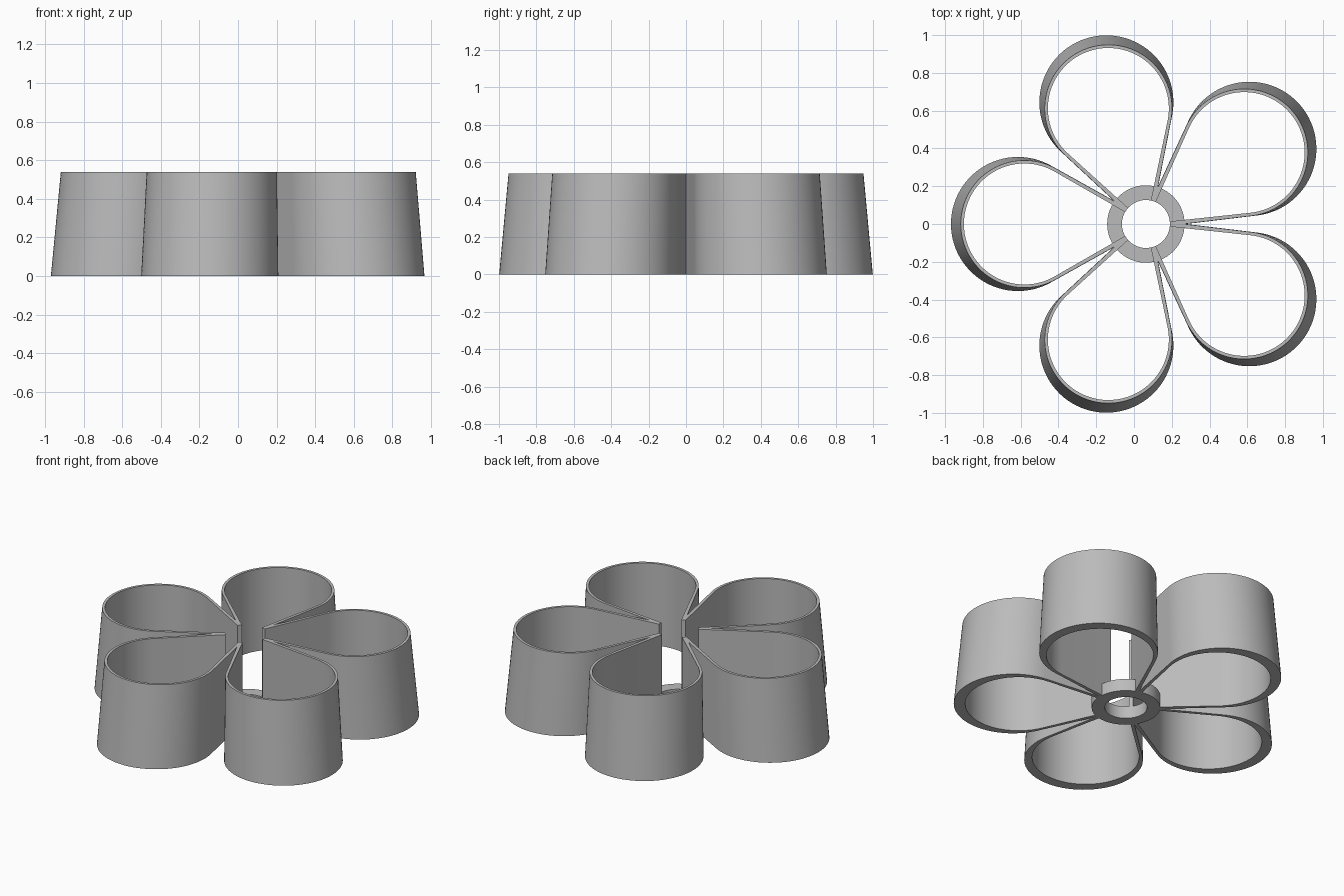
import bpy
import bmesh
from math import sin, cos, asin, pi, radians
from mathutils import Vector, Matrix

cube = bpy.data.objects.get("Cube")
if cube:
    bpy.data.objects.remove(cube, do_unlink=True)

HUB_X, HEIGHT, HUB_HEIGHT = 0.063, 0.54, 0.08
HUB_OUT, HUB_IN = 0.205, 0.127
DIST, RADIUS, TAPER, WALL = 0.677, 0.355, 0.95, 0.017
PETALS, STEPS = 5, 56
HALF = pi / PETALS

grey = bpy.data.materials.new("plain grey")
grey.use_nodes = True
colour = (0.5, 0.5, 0.5, 1)
grey.diffuse_color = colour
grey.node_tree.nodes["Principled BSDF"].inputs["Base Color"].default_value = colour


def polar(r, a):
    return Vector((r * cos(a), r * sin(a)))


def arc(centre, radius, end):
    """Arc around the petal tip, from -end to +end."""
    return [Vector((centre, 0)) + polar(radius, end * (2 * i / STEPS - 1))
            for i in range(STEPS + 1)]


def outer_outline(apex):
    """Teardrop whose tails start where neighbouring petals meet."""
    start = polar(apex, -HALF)
    to_centre = Vector((DIST, 0)) - start
    slope = to_centre.angle_signed(Vector((1, 0)))
    tangent = slope - asin(RADIUS / to_centre.length)
    return [start] + arc(DIST, RADIUS, pi / 2 - tangent) + [polar(apex, HALF)]


def inner_outline():
    """Teardrop whose tails run straight towards the hub centre."""
    centre = DIST * TAPER
    radius = RADIUS * TAPER - WALL
    half = asin(radius / centre)
    body = arc(centre, radius, pi / 2 + half)
    return [polar(HUB_IN, -half), polar(HUB_OUT, -half)] + body + \
        [polar(HUB_OUT, half), polar(HUB_IN, half)]


def finish(bm, name):
    bmesh.ops.remove_doubles(bm, verts=bm.verts, dist=0.0001)
    bmesh.ops.recalc_face_normals(bm, faces=bm.faces)
    mesh = bpy.data.meshes.new(name)
    bm.to_mesh(mesh)
    bm.free()
    mesh.materials.append(grey)
    obj = bpy.data.objects.new(name, mesh)
    obj.location.x = HUB_X
    bpy.context.collection.objects.link(obj)
    bpy.ops.object.select_all(action='DESELECT')
    obj.select_set(True)
    bpy.context.view_layer.objects.active = obj
    bpy.ops.object.shade_smooth_by_angle(angle=radians(30))


# Petal walls: straight inside, tapering outside, joined between petals
outer = outer_outline(0.212)
first, last = polar(HUB_IN, -HALF), polar(HUB_IN, HALF)
rails = [([first] + outer + [last], 0),
         ([first] + [p * TAPER for p in outer] + [last], HEIGHT),
         (inner_outline(), HEIGHT),
         (inner_outline(), 0)]
bm = bmesh.new()
for k in range(PETALS):
    turn = Matrix.Rotation(HALF * (2 * k + 1), 3, 'Z')
    loops = [[bm.verts.new(turn @ Vector((p.x, p.y, z))) for p in pts]
             for pts, z in rails]
    count = len(loops[0])
    for side in range(4):
        a, b = loops[side], loops[(side + 1) % 4]
        for i in range(count - 1):
            # the outer side is shared with the neighbour beside the hub
            if side == 0 and i in (0, count - 2):
                continue
            bm.faces.new((a[i], a[i + 1], b[i + 1], b[i]))
    for i in (0, count - 1):
        bm.faces.new([loop[i] for loop in loops])
finish(bm, "petal_walls")

# Low ring at the centre
bm = bmesh.new()
section = [(HUB_IN, 0), (HUB_OUT, 0), (HUB_OUT, HUB_HEIGHT), (HUB_IN, HUB_HEIGHT)]
verts = [bm.verts.new((r, 0, z)) for r, z in section]
edges = [bm.edges.new((verts[i], verts[(i + 1) % 4])) for i in range(4)]
bmesh.ops.spin(bm, geom=verts + edges, cent=(0, 0, 0), axis=(0, 0, 1),
               angle=2 * pi, steps=64)
finish(bm, "hub_ring")
